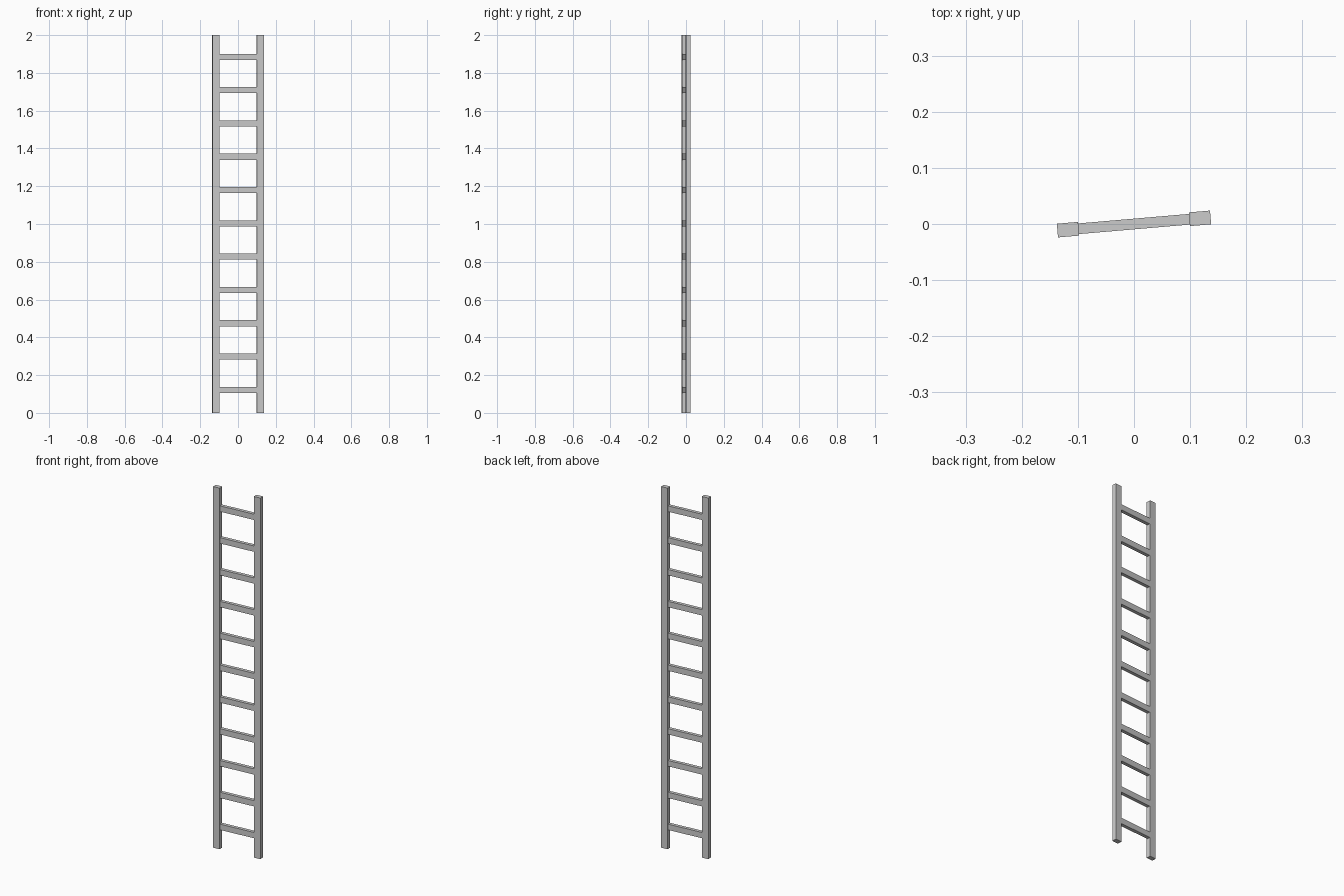
import bpy
import math
from mathutils import Matrix

if "Cube" in bpy.data.objects:
    bpy.data.objects.remove(bpy.data.objects["Cube"])

TURN = Matrix.Rotation(math.radians(4.9), 4, 'Z')   # whole ladder is slightly turned

grey = bpy.data.materials.new("light_grey")
grey.diffuse_color = (0.6, 0.6, 0.6, 1)
grey.use_nodes = True
grey.node_tree.nodes["Principled BSDF"].inputs["Base Color"].default_value = grey.diffuse_color


def box(name, centre, size):
    bpy.ops.mesh.primitive_cube_add(size=1)
    ob = bpy.context.object
    ob.name = name
    ob.data.transform(TURN @ Matrix.Translation(centre) @ Matrix.Diagonal((*size, 1)))
    ob.data.materials.append(grey)
    return ob


# Side rails
for side, x in (("left", -0.118), ("right", 0.118)):
    box(side + "_rail", (x, 0, 1), (0.038, 0.0245, 2))

# Evenly spaced rungs between the rails
for i in range(11):
    box(f"rung_{i + 1}", (0, 0, 0.122 + i * 0.1763), (0.2, 0.019, 0.032))
